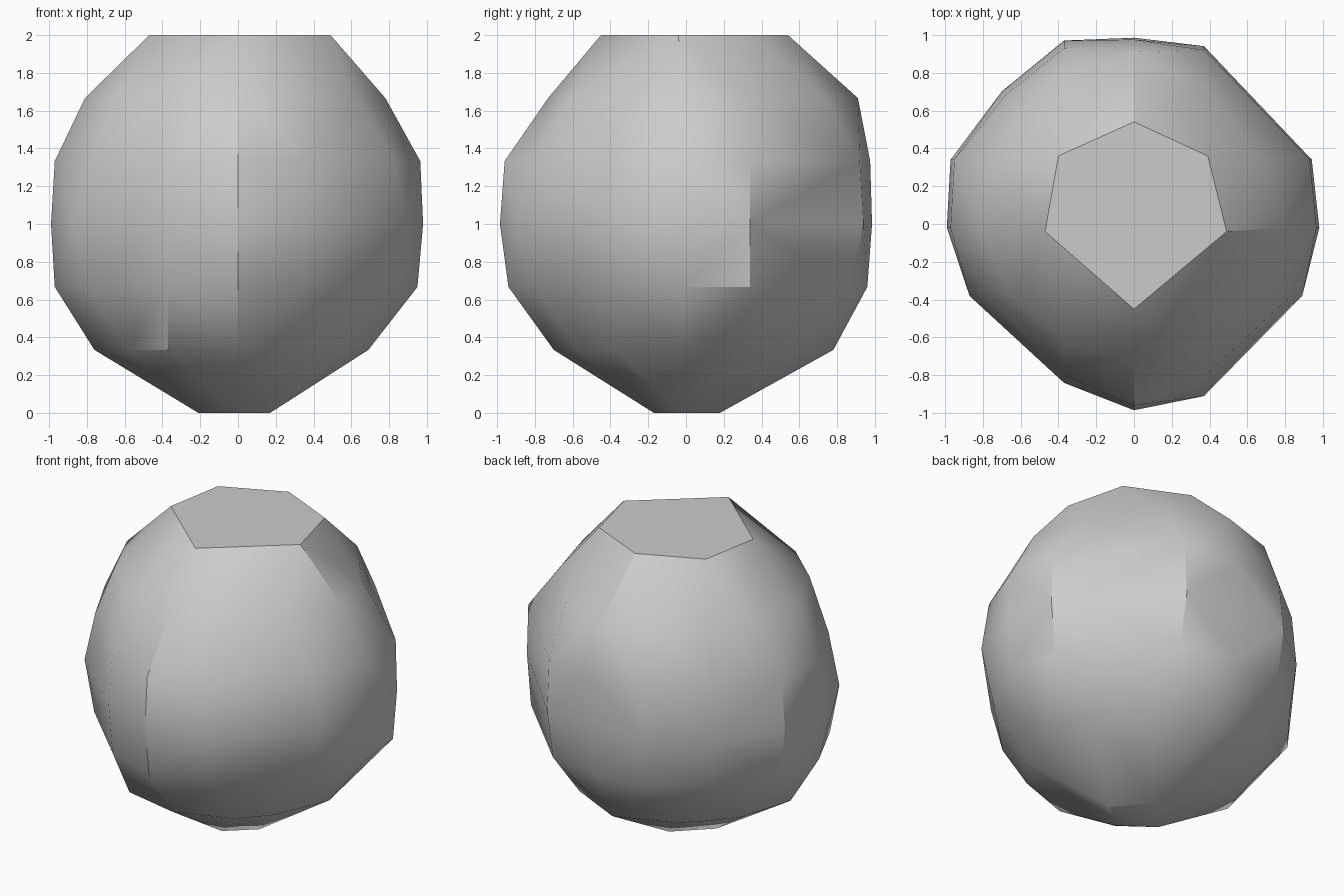
import bpy
import bmesh
import math

cube = bpy.data.objects.get("Cube")
if cube:
    bpy.data.objects.remove(cube, do_unlink=True)

# One plain grey stone colour
grey = bpy.data.materials.new("stone_grey")
grey.use_nodes = True
colour = (0.6, 0.6, 0.6, 1)
grey.diffuse_color = colour
grey.node_tree.nodes["Principled BSDF"].inputs["Base Color"].default_value = colour

LEVELS = 7
STEP = 2 / (LEVELS - 1)
SIDE, MID = 0.37, -0.02


# Each column runs up the stone: a fixed grid line and the outline on it
def along_x(y, foot, outline, crown):
    return [foot] + [(x, y) for x in outline] + [crown]


def along_y(x, foot, outline, crown):
    return [foot] + [(x, y) for y in outline] + [crown]


def diagonal(foot, outline, crown):
    return [foot] + [(-d, d) for d in outline] + [crown]


# Corners of the small foot and the flat crown
foot_left, foot_back, foot_right, foot_front = (0.17, MID), (0, 0.18), (-0.21, MID), (0, -0.17)
crown_left, crown_back, crown_right, crown_front = (0.49, -0.04), (0, 0.54), (-0.47, -0.04), (0, -0.45)
crown_back_left, crown_back_right = (0.39, 0.36), (-0.4, 0.36)

# Columns in order around the stone, counterclockwise from above
columns = [
    along_x(MID, foot_left, (0.69, 0.95, 0.98, 0.965, 0.78), crown_left),
    along_x(0.34, foot_left, (0.6, 0.91, 0.94, 0.93, 0.68), crown_back_left),
    along_y(SIDE, foot_back, (0.6, 0.88, 0.94, 0.92, 0.73), crown_back_left),
    along_y(0, foot_back, (0.78, 0.96, 0.985, 0.975, 0.91), crown_back),
    along_y(-SIDE, foot_back, (0.64, 0.91, 0.97, 0.93, 0.79), crown_back_right),
    diagonal(foot_right, (0.51, 0.67, 0.7, 0.68, 0.59), crown_back_right),
    along_x(0.34, foot_right, (-0.65, -0.93, -0.97, -0.95, -0.74), crown_back_right),
    along_x(MID, foot_right, (-0.76, -0.97, -0.99, -0.97, -0.81), crown_right),
    along_x(-0.38, foot_right, (-0.58, -0.8, -0.87, -0.79, -0.65), crown_right),
    along_y(-SIDE, foot_front, (-0.62, -0.8, -0.84, -0.8, -0.63), crown_front),
    along_y(0, foot_front, (-0.7, -0.94, -0.985, -0.96, -0.73), crown_front),
    along_y(SIDE, foot_front, (-0.57, -0.8, -0.91, -0.81, -0.62), crown_front),
    along_x(-0.38, foot_left, (0.54, 0.8, 0.89, 0.83, 0.62), crown_left),
]

# Skin the columns and cap both ends
bm = bmesh.new()
grid = [[bm.verts.new((x, y, i * STEP)) for i, (x, y) in enumerate(col)] for col in columns]
for a, b in zip(grid, grid[1:] + grid[:1]):
    for i in range(LEVELS - 1):
        bm.faces.new((a[i], b[i], b[i + 1], a[i + 1]))
bm.faces.new([col[-1] for col in grid])
bm.faces.new([col[0] for col in reversed(grid)])

# Merge shared corners and split the bent facets into triangles
bmesh.ops.remove_doubles(bm, verts=bm.verts, dist=0.001)
facets = [f for f in bm.faces if len(f.verts) == 4 and abs(f.normal.z) < 0.99]
bmesh.ops.triangulate(bm, faces=facets)
bmesh.ops.recalc_face_normals(bm, faces=bm.faces)

mesh = bpy.data.meshes.new("faceted_stone")
bm.to_mesh(mesh)
bm.free()
mesh.materials.append(grey)
stone = bpy.data.objects.new("faceted_stone", mesh)
bpy.context.collection.objects.link(stone)

# Soft shading with the hard creases kept
bpy.context.view_layer.objects.active = stone
stone.select_set(True)
bpy.ops.object.shade_smooth_by_angle(angle=math.radians(30))
